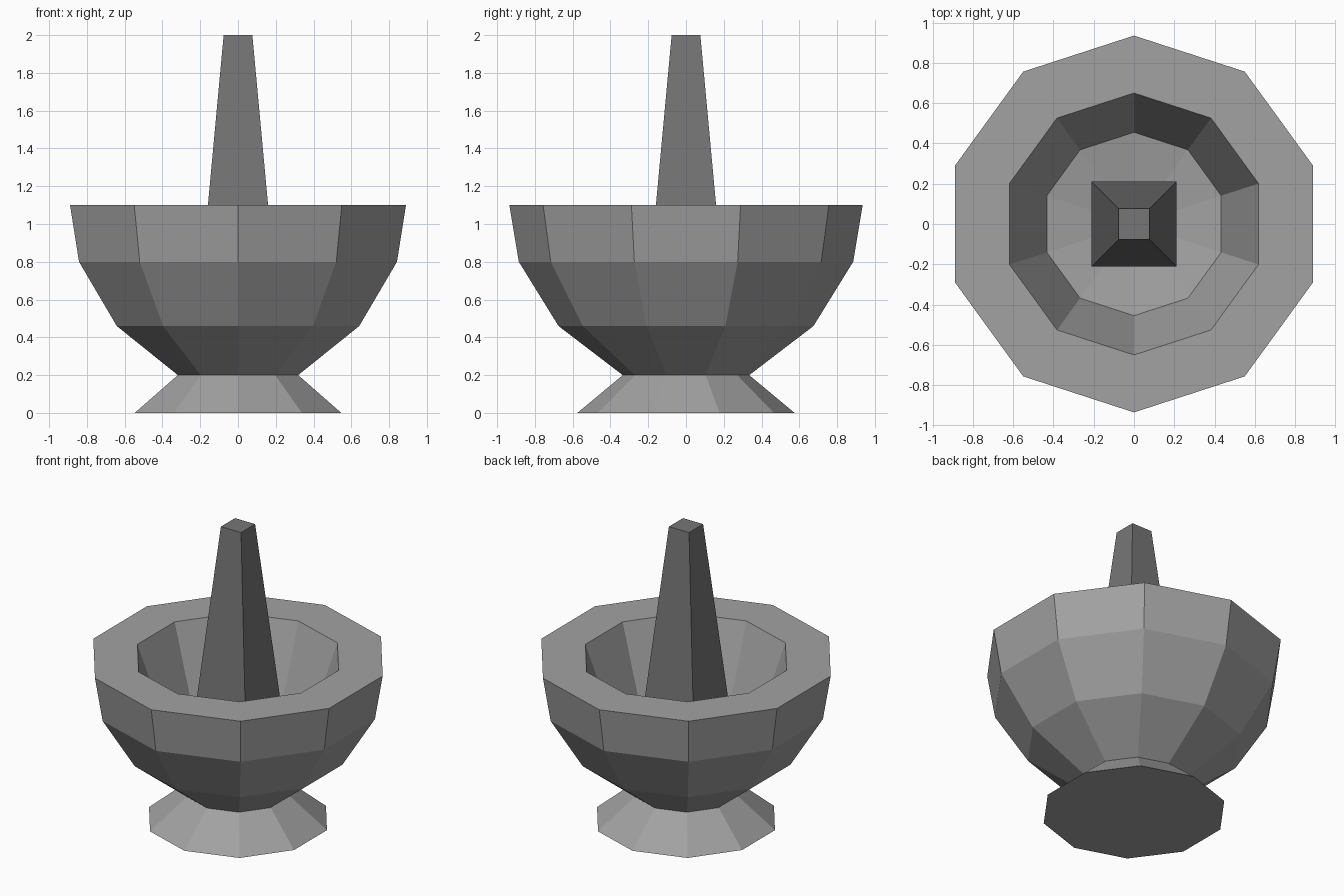
import bpy, bmesh, math

cube = bpy.data.objects.get("Cube")
if cube:
    bpy.data.objects.remove(cube, do_unlink=True)


def make_material(name, value):
    mat = bpy.data.materials.new(name)
    mat.use_nodes = True
    colour = (value, value, value, 1.0)
    mat.diffuse_color = colour
    mat.node_tree.nodes["Principled BSDF"].inputs["Base Color"].default_value = colour
    return mat


def lathe(name, profile, sides, start, mat):
    """Join polygon rings of (radius, height); zero radius is a single point."""
    bm = bmesh.new()
    rings = []
    for r, z in profile:
        if r == 0:
            rings.append([bm.verts.new((0, 0, z))] * sides)
        else:
            angles = [start + math.tau * i / sides for i in range(sides)]
            rings.append([bm.verts.new((r * math.cos(a), r * math.sin(a), z)) for a in angles])
    for low, high in zip(rings, rings[1:]):
        for i in range(sides):
            j = (i + 1) % sides
            corners = list(dict.fromkeys((low[i], low[j], high[j], high[i])))
            bm.faces.new(corners)
    # Close flat ends
    for ring, flip in ((rings[0], True), (rings[-1], False)):
        if len(set(ring)) == sides:
            bm.faces.new(ring[::-1] if flip else ring)
    bmesh.ops.recalc_face_normals(bm, faces=bm.faces)
    mesh = bpy.data.meshes.new(name)
    bm.to_mesh(mesh)
    bm.free()
    mesh.materials.append(mat)
    obj = bpy.data.objects.new(name, mesh)
    bpy.context.collection.objects.link(obj)
    return obj


stone = make_material("light grey stone", 0.36)
dark_stone = make_material("dark grey stone", 0.18)

# Mortar: flared foot, faceted bowl, thick flat rim and hollow inside
mortar_profile = [
    (0.575, 0.0), (0.335, 0.2), (0.675, 0.46), (0.885, 0.8), (0.935, 1.1),
    (0.65, 1.1), (0.455, 0.54), (0.0, 0.47),
]
lathe("mortar", mortar_profile, 10, math.pi / 2, stone)

# Pestle: square tapered shaft resting in the bowl
root2 = math.sqrt(2)
lathe("pestle", [(0.212 * root2, 0.53), (0.076 * root2, 2.0)], 4, math.pi / 4, dark_stone)
